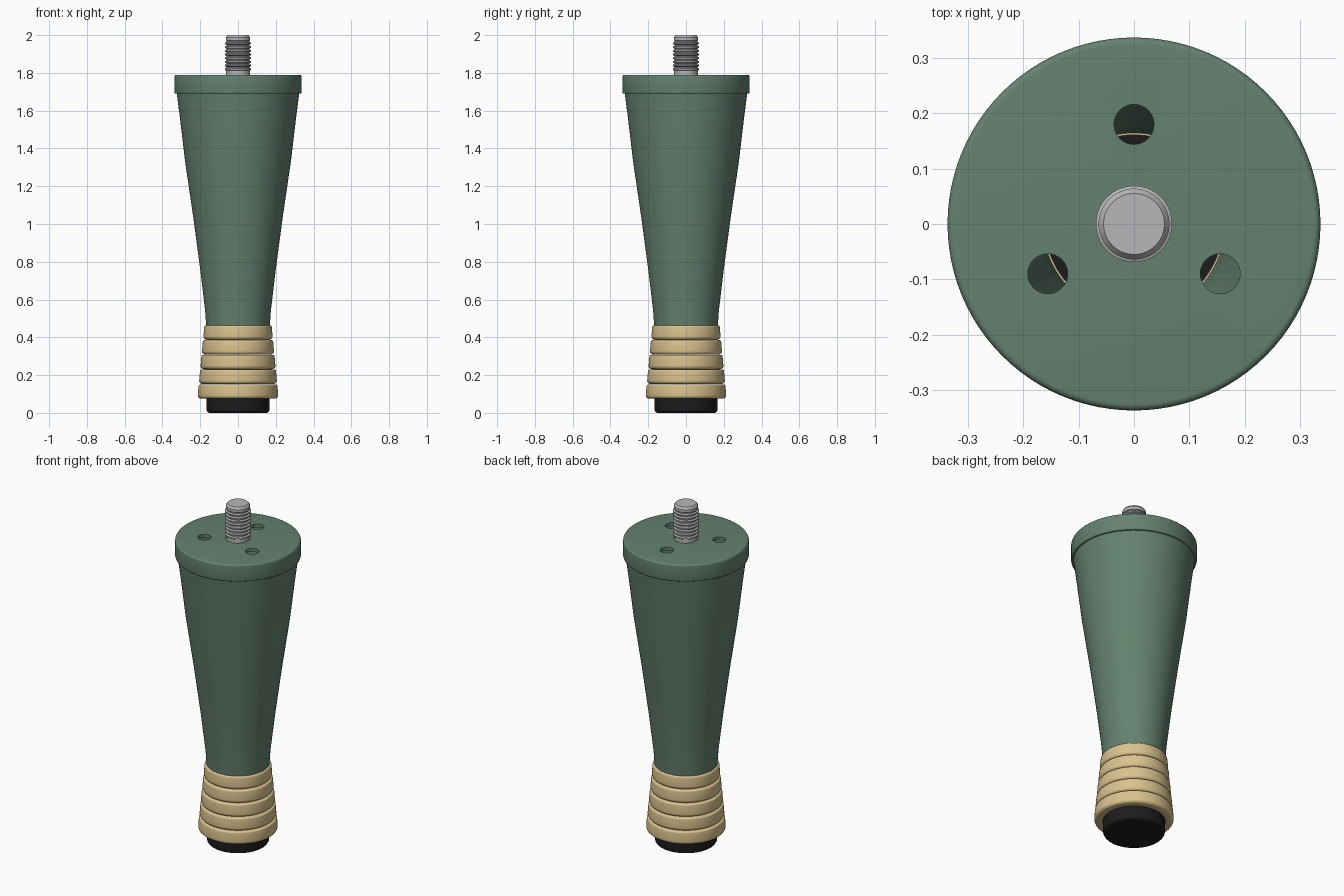
import bpy, bmesh, math

if "Cube" in bpy.data.objects:
    bpy.data.objects.remove(bpy.data.objects["Cube"], do_unlink=True)


def material(name, rgb, rough=0.6):
    m = bpy.data.materials.new(name)
    m.use_nodes = True
    m.diffuse_color = (*rgb, 1)
    bsdf = m.node_tree.nodes["Principled BSDF"]
    bsdf.inputs["Base Color"].default_value = (*rgb, 1)
    bsdf.inputs["Roughness"].default_value = rough
    return m


green = material("sage green", (0.127, 0.22, 0.162))
tan = material("warm tan", (0.70, 0.54, 0.27))
steel = material("grey steel", (0.47, 0.47, 0.48))
rubber = material("black rubber", (0.012, 0.012, 0.012))


def smooth(obj):
    bpy.ops.object.select_all(action='DESELECT')
    obj.select_set(True)
    bpy.context.view_layer.objects.active = obj
    bpy.ops.object.shade_smooth_by_angle(angle=math.radians(32))


def lathe(name, profile, mat, closed=False, steps=96):
    """Revolve (radius, height) points about the z axis."""
    bm = bmesh.new()
    verts = [bm.verts.new((r, 0, z)) for r, z in profile]
    edges = [bm.edges.new(pair) for pair in zip(verts, verts[1:])]
    if closed:
        edges.append(bm.edges.new((verts[-1], verts[0])))
    bmesh.ops.spin(bm, geom=verts + edges, cent=(0, 0, 0), axis=(0, 0, 1),
                   angle=math.tau, steps=steps)
    bmesh.ops.remove_doubles(bm, verts=bm.verts, dist=1e-5)
    bmesh.ops.recalc_face_normals(bm, faces=bm.faces)
    mesh = bpy.data.meshes.new(name)
    bm.to_mesh(mesh)
    bm.free()
    mesh.materials.append(mat)
    obj = bpy.data.objects.new(name, mesh)
    bpy.context.collection.objects.link(obj)
    smooth(obj)
    return obj


def arc(cr, cz, radius, start, end, n=5):
    """Points of a rounded corner, angles in degrees."""
    return [(cr + radius * math.cos(math.radians(a)), cz + radius * math.sin(math.radians(a)))
            for a in (start + (end - start) * i / n for i in range(n + 1))]


# Hollow tapered body with a thicker collar at the top
PLATE, COLLAR, BASE = 1.79, 1.69, 0.455
taper = [(0.324, COLLAR), (0.306, 1.55), (0.28, 1.33), (0.236, 1.03),
         (0.2, 0.76), (0.174, 0.54), (0.168, BASE)]
outer = [(0, PLATE)] + arc(0.325, PLATE - 0.012, 0.012, 90, 0) + \
    arc(0.331, COLLAR + 0.006, 0.006, 0, -90, 3) + taper
inner = [(r - 0.004, z) for r, z in reversed(taper)] + [(0.32, PLATE - 0.02), (0, PLATE - 0.02)]
body = lathe("tapered_body", outer + inner, green)

# Three screw holes through the top plate
for i in range(3):
    a = math.radians(90 + 120 * i)
    bpy.ops.mesh.primitive_cylinder_add(vertices=40, radius=0.036, depth=0.1,
                                        location=(0.18 * math.cos(a), 0.18 * math.sin(a), PLATE))
    cutter = bpy.context.object
    cutter.name = "hole_cutter"
    cutter.hide_render = True
    cutter.data.materials.append(green)
    mod = body.modifiers.new("hole", 'BOOLEAN')
    mod.operation, mod.solver, mod.object = 'DIFFERENCE', 'EXACT', cutter
    bpy.context.view_layer.objects.active = body
    bpy.ops.object.modifier_apply(modifier=mod.name)
    bpy.data.objects.remove(cutter, do_unlink=True)
smooth(body)

# Stack of five rounded rings, widening downwards
for i in range(5):
    low = 0.075 + 0.078 * i
    high = low + 0.076
    r = 0.213 - 0.0075 * i
    ring = [(0.161, low)] + arc(r - 0.018, low + 0.018, 0.018, -90, 0) + \
        arc(r - 0.014, high - 0.010, 0.010, 0, 90) + [(0.161, high)]
    lathe(f"ring_{i + 1}", ring, tan, closed=True)

# Rubber foot
lathe("rubber_foot", [(0, 0)] + arc(0.15, 0.016, 0.016, -90, 0) +
      [(0.168, 0.085), (0, 0.085)], rubber)

# Threaded stud
stud = [(0, PLATE - 0.015), (0.063, PLATE - 0.015), (0.063, 1.812)]
pitch = 0.0195
for i in range(8):
    z = 1.812 + pitch * i
    stud += [(0.069, z + 0.004), (0.069, z + 0.011), (0.06, z + 0.015), (0.06, z + pitch)]
stud += [(0.064, 1.972), (0.064, 1.988), (0.055, 2.0), (0, 2.0)]
lathe("threaded_stud", stud, steel, steps=64)
